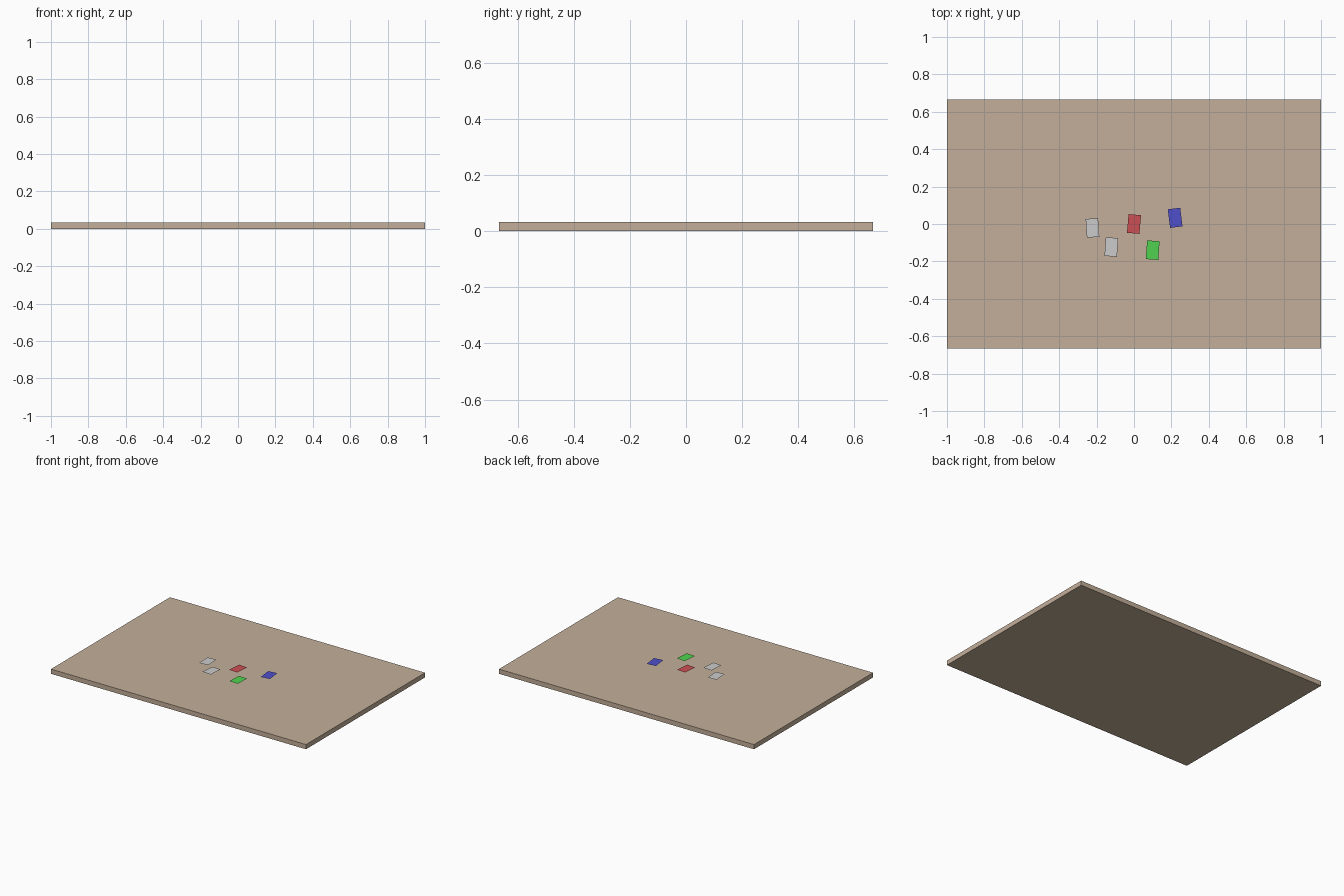
import bpy
from math import radians

if "Cube" in bpy.data.objects:
    bpy.data.objects.remove(bpy.data.objects["Cube"])


def paint(obj, name, rgb):
    mat = bpy.data.materials.new(name)
    mat.diffuse_color = (*rgb, 1)
    mat.use_nodes = True
    mat.node_tree.nodes["Principled BSDF"].inputs["Base Color"].default_value = mat.diffuse_color
    obj.data.materials.append(mat)


# Table top slab
T = 0.0333
bpy.ops.mesh.primitive_cube_add(size=1, location=(0, 0, T / 2))
board = bpy.context.object
board.name = "table_board"
board.scale = (2, 1.3333, T)
paint(board, "tan_board", (0.55, 0.43, 0.32))

# Thin flat cards hovering just above the board: name, x, y, turn, colour
cards = [
    ("red_card", 0.0, 0.0, -5, (0.6, 0.08, 0.09)),
    ("green_card", 0.10, -0.14, -4, (0.08, 0.65, 0.08)),
    ("blue_card", 0.22, 0.033, 7, (0.08, 0.08, 0.6)),
    ("left_grey_card", -0.222, -0.021, 4, None),
    ("front_grey_card", -0.121, -0.123, -4, None),
]
for name, x, y, turn, rgb in cards:
    bpy.ops.mesh.primitive_plane_add(size=1, location=(x, y, 0.05),
                                     rotation=(0, 0, radians(turn)))
    card = bpy.context.object
    card.name = name
    card.scale = (0.0667, 0.1, 1)
    if rgb:
        paint(card, name + "_paint", rgb)
